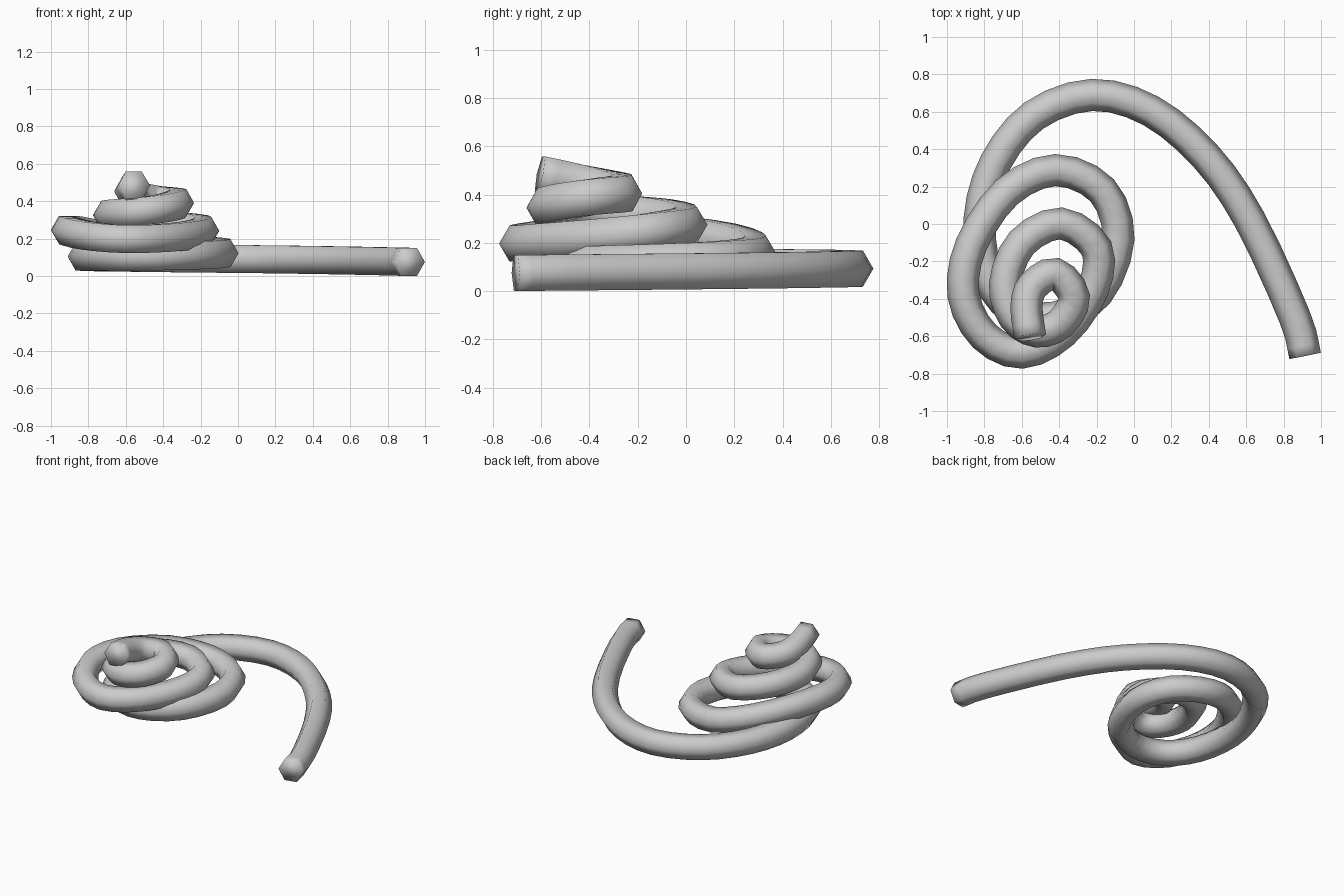
import bpy, bmesh, math
from mathutils import Vector

R, SIDES, STEPS = 0.086, 6, 3

# centre line: long tail, then four rising, shrinking coils
path = [Vector(p) for p in [
    (0.915, -0.705, 0.075), (0.86, -0.50, 0.077), (0.62, 0.02, 0.082), (0.385, 0.36, 0.086),
    (0.09, 0.605, 0.09), (-0.225, 0.69, 0.093), (-0.535, 0.58, 0.097), (-0.74, 0.33, 0.10),
    (-0.825, 0.03, 0.104), (-0.785, -0.27, 0.105), (-0.64, -0.46, 0.105), (-0.42, -0.50, 0.105),
    (-0.195, -0.37, 0.112), (-0.083, -0.08, 0.122), (-0.17, 0.18, 0.135), (-0.42, 0.288, 0.155),
    (-0.68, 0.17, 0.205), (-0.87, -0.11, 0.243), (-0.912, -0.38, 0.243), (-0.80, -0.60, 0.215),
    (-0.60, -0.688, 0.197), (-0.38, -0.58, 0.205), (-0.22, -0.35, 0.225), (-0.20, -0.13, 0.25),
    (-0.39, 0.003, 0.275), (-0.60, -0.10, 0.307), (-0.69, -0.32, 0.325), (-0.64, -0.50, 0.335),
    (-0.52, -0.575, 0.345), (-0.39, -0.53, 0.365), (-0.32, -0.39, 0.39), (-0.42, -0.265, 0.405),
    (-0.54, -0.33, 0.425), (-0.575, -0.44, 0.45), (-0.555, -0.605, 0.485)]]


def smooth_path(p):
    pts = [2 * p[0] - p[1]] + p + [2 * p[-1] - p[-2]]
    out = []
    for i in range(1, len(pts) - 2):
        a, b, c, d = pts[i - 1:i + 3]
        for s in range(STEPS):
            t = s / STEPS
            out.append(0.5 * (2 * b + (c - a) * t + (2 * a - 5 * b + 4 * c - d) * t * t
                              + (3 * b - a - 3 * c + d) * t ** 3))
    return out + [p[-1]]


# sweep a hexagon whose corners point sideways
line = smooth_path(path)
bm = bmesh.new()
rings = []
for i, c in enumerate(line):
    tan = (line[min(i + 1, len(line) - 1)] - line[max(i - 1, 0)]).normalized()
    side = tan.cross(Vector((0, 0, 1))).normalized()
    up = side.cross(tan)
    rings.append([bm.verts.new(c + R * (math.cos(a) * side + math.sin(a) * up))
                  for a in (k * math.tau / SIDES for k in range(SIDES))])
for r, q in zip(rings, rings[1:]):
    for k in range(SIDES):
        n = (k + 1) % SIDES
        bm.faces.new((r[k], r[n], q[n], q[k]))
bm.faces.new(rings[0])
bm.faces.new(rings[-1])
bmesh.ops.recalc_face_normals(bm, faces=bm.faces)
for f in bm.faces:
    f.smooth = True

me = bpy.data.meshes.new("coiled_tube")
bm.to_mesh(me)
bm.free()
bpy.context.collection.objects.link(bpy.data.objects.new("coiled_tube", me))
